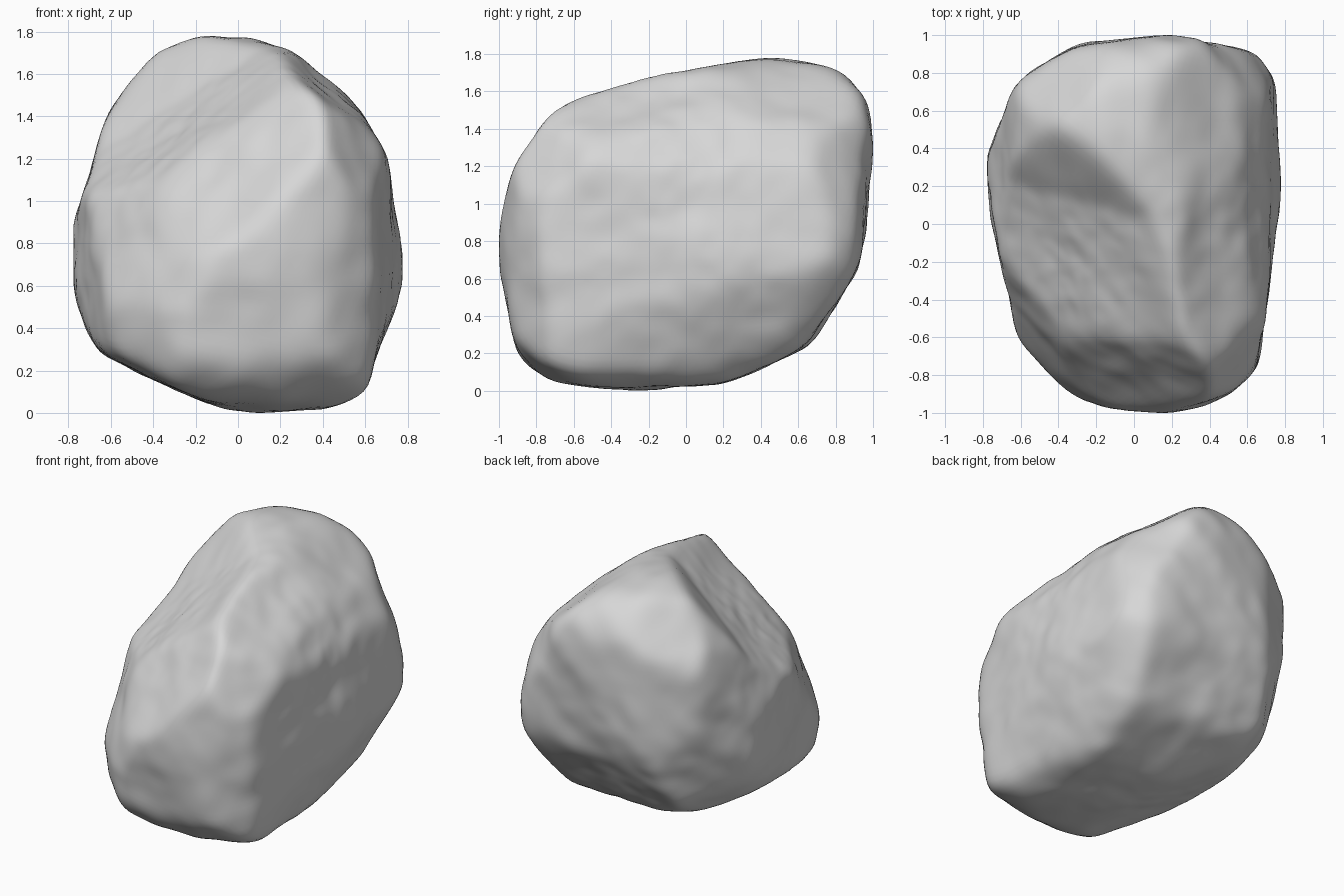
import bpy, bmesh
from math import sin, cos, radians
from mathutils import Vector, noise
from mathutils.geometry import convex_hull_2d

cube = bpy.data.objects.get("Cube")
if cube:
    bpy.data.objects.remove(cube, do_unlink=True)

X, Y, Z = Vector((1, 0, 0)), Vector((0, 1, 0)), Vector((0, 0, 1))
PLUS = (X + Y).normalized()      # horizontal diagonals
CROSS = (Y - X).normalized()
TILT = radians(23)


def tilted(away):
    return Z * cos(TILT) + away * sin(TILT)


# Outlines of the boulder about its middle, each in the plane of two axes
width_outline = [(0, .89), (-.2, .87), (-.4, .81), (-.55, .61), (-.78, -.04), (-.75, -.4),
                 (-.64, -.6), (-.03, -.88), (.4, -.88), (.6, -.78), (.77, -.25), (.7, .3),
                 (.5, .64), (.3, .8)]
length_outline = [(-1, -.04), (-.95, .32), (-.87, .52), (-.7, .68), (.45, .89), (.8, .82), (.95, .66),
                  (1, .5), (.9, -.24), (.62, -.66), (.2, -.84), (-.3, -.88), (-.75, -.82), (-.9, -.66)]
plan_outline = [(.1, 1), (-.3, .93), (-.6, .75), (-.78, .3), (-.6, -.6), (-.45, -.85), (-.2, -.97),
                (.2, -.99), (.5, -.9), (.65, -.75), (.77, .2), (.75, .75), (.65, .9)]
ridge_outline = [(-.05, 1.03), (.16, 1.07), (.62, 1.01), (.92, .73), (1.12, .08), (1.06, -.18),
                 (.78, -.59), (.18, -1.07), (-.48, -1.02), (-.82, -.77), (-.88, -.44), (-.58, .34)]
slope_outline = [(-.07, .96), (-.17, .93), (-.41, .62), (-.78, .07), (-.88, -.26), (-.82, -.54),
                 (-.42, -.8), (0, -.87), (.43, -.83), (.76, -.65), (1.03, -.41), (1.12, -.16),
                 (.9, .43), (.43, .72)]
under_outline = [(.48, 1.08), (.07, .94), (-.8, .41), (-1.04, -.02), (-.94, -.71), (-.65, -.93),
                 (-.19, -1.05), (.1, -.97), (.5, -.75), (.79, -.44), (.97, .14), (.92, .6), (.73, .9)]

outlines = [(width_outline, X, Z), (length_outline, Y, Z), (plan_outline, X, Y),
            (ridge_outline, PLUS, tilted(CROSS)), (slope_outline, PLUS, tilted(-CROSS)),
            (under_outline, CROSS, tilted(PLUS))]


def facet(normal, distance):
    """A flat face stored as its outward normal divided by its distance."""
    return Vector(normal).normalized() / distance


# Every outline edge becomes a facet
facets = []
for points, across, up in outlines:
    hull = [Vector(points[i]) for i in convex_hull_2d(points)]
    for a, b in zip(hull, hull[1:] + hull[:1]):
        edge = b - a
        flat = Vector((edge.y, -edge.x)).normalized()
        distance = flat.dot(a)
        if distance < 0:
            flat, distance = -flat, -distance
        facets.append(facet(across * flat.x + up * flat.y, distance))

# Chipped shoulders, then the slopes that separate the front ridge and the rear hump
facets += [facet((.6, .1, .75), .81), facet((-.55, .5, .6), 1), facet((.9, .1, -.42), .85)]
ridge_slope = facet((-.57, -.32, .75), .54)
hump_slope = facet((-.54, -.58, .61), .42)
SHARPNESS = 64


def pressure(f, d):
    return max(0, f.dot(d)) ** SHARPNESS


def radius(d):
    """Softened distance to the nearest facet, joining the ridge and the hump."""
    shared = sum(pressure(f, d) for f in facets)
    slope = min(pressure(ridge_slope, d), pressure(hump_slope, d))
    return 1.022 * (shared + slope) ** (-1 / SHARPNESS)


def roughness(p):
    """Broad lumps, strata and fine grain."""
    strata = Vector((p.x + p.z, p.y * .6, (p.z - p.x) * 2))
    return (.016 * noise.noise(p * 2.6 + X * 5) + .014 * noise.noise(strata * 2.5)
            + .009 * noise.noise(p * 9) + .005 * noise.noise(p * 20))


# Boulder
bm = bmesh.new()
bmesh.ops.create_icosphere(bm, subdivisions=6, radius=1)
for v in bm.verts:
    d = v.co.normalized()
    p = d * radius(d)
    v.co = p + d * roughness(p)
for _ in range(3):
    bmesh.ops.smooth_vert(bm, verts=bm.verts, factor=.5,
                          use_axis_x=True, use_axis_y=True, use_axis_z=True)

# Stand the boulder on the floor, centred
low, high = [Vector([pick(v.co[i] for v in bm.verts) for i in range(3)]) for pick in (min, max)]
middle = (low + high) / 2
bmesh.ops.translate(bm, verts=bm.verts, vec=Vector((-middle.x, -middle.y, -low.z)))

mesh = bpy.data.meshes.new("boulder")
bm.to_mesh(mesh)
bm.free()
mesh.polygons.foreach_set("use_smooth", [True] * len(mesh.polygons))
boulder = bpy.data.objects.new("boulder", mesh)
bpy.context.collection.objects.link(boulder)

# Pale grey stone
stone = bpy.data.materials.new("pale_grey_stone")
stone.use_nodes = True
color = (.68, .68, .68, 1)
stone.diffuse_color = color
stone.node_tree.nodes["Principled BSDF"].inputs["Base Color"].default_value = color
mesh.materials.append(stone)
